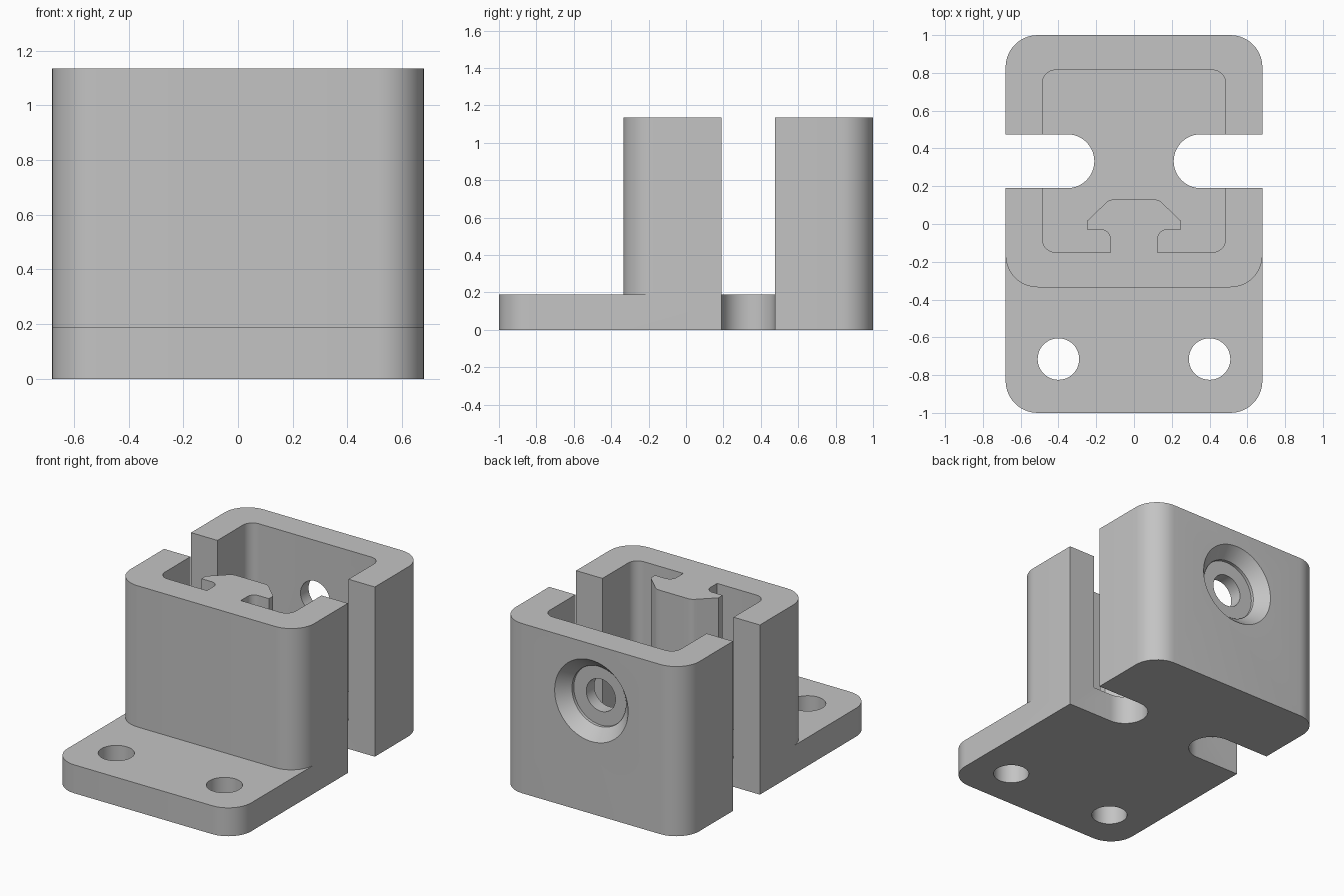
import bpy, bmesh
from math import sin, cos, pi, radians
from mathutils import Matrix, Vector

cube = bpy.data.objects.get("Cube")
if cube:
    bpy.data.objects.remove(cube, do_unlink=True)

HEIGHT, FLOOR = 1.135, 0.19
HALF_W, HALF_D, CORNER = 0.68, 1.0, 0.17
TOWER_FRONT = -0.335

gray = bpy.data.materials.new("plain gray")
gray.use_nodes = True
gray.diffuse_color = (0.55, 0.55, 0.55, 1)
gray.node_tree.nodes["Principled BSDF"].inputs["Base Color"].default_value = gray.diffuse_color


def rounded(corners, steps=10):
    """Outline through (x, y, fillet radius) corners."""
    pts = []
    for i, (x, y, r) in enumerate(corners):
        p = Vector((x, y))
        if r == 0:
            pts.append(p)
            continue
        a = (Vector(corners[i - 1][:2]) - p).normalized()
        b = (Vector(corners[(i + 1) % len(corners)][:2]) - p).normalized()
        half = a.angle(b) / 2
        centre = p + (a + b).normalized() * (r / sin(half))
        start = p + a * (r / cos(half) * cos(half) ** 2 / sin(half)) - centre
        end = p + b * (r * cos(half) / sin(half)) - centre
        turn = start.angle_signed(end)
        pts += [centre + Matrix.Rotation(-turn * k / steps, 2) @ start
                for k in range(steps + 1)]
    return pts


def mirrored(half):
    """Close a right-hand half outline with its mirror image."""
    return half + [(-x, y, r) for x, y, r in reversed(half)]


def add_object(name, bm):
    bmesh.ops.recalc_face_normals(bm, faces=bm.faces)
    mesh = bpy.data.meshes.new(name)
    bm.to_mesh(mesh)
    bm.free()
    obj = bpy.data.objects.new(name, mesh)
    bpy.context.collection.objects.link(obj)
    mesh.materials.append(gray)
    return obj


def prism(name, outline, z0, z1):
    bm = bmesh.new()
    face = bm.faces.new([bm.verts.new((p[0], p[1], z0)) for p in outline])
    top = bmesh.ops.extrude_face_region(bm, geom=[face])
    verts = [v for v in top["geom"] if isinstance(v, bmesh.types.BMVert)]
    bmesh.ops.translate(bm, verts=verts, vec=(0, 0, z1 - z0))
    return add_object(name, bm)


def circle(cx, cy, r, n=48):
    return [(cx + r * cos(2 * pi * k / n), cy + r * sin(2 * pi * k / n)) for k in range(n)]


def turned(name, profile, z, n=64):
    """Solid turned about the y direction from (radius, y) stations."""
    bm = bmesh.new()
    rings = [[bm.verts.new((x, y, h)) for x, h in circle(0, z, r, n)] for r, y in profile]
    for a, b in zip(rings, rings[1:]):
        for k in range(n):
            bm.faces.new((a[k], a[(k + 1) % n], b[(k + 1) % n], b[k]))
    bm.faces.new(rings[0])
    bm.faces.new(rings[-1])
    return add_object(name, bm)


# Full block with rounded upright corners
body = prism("bracket_body", rounded(mirrored([(HALF_W, -HALF_D, CORNER), (HALF_W, HALF_D, CORNER)])),
             0, HEIGHT)
cutters = []

# Space in front of the tower, leaving the mounting flange
w = HALF_W
front = rounded([(w, -0.1, 0), (w, TOWER_FRONT, CORNER), (-w, TOWER_FRONT, CORNER), (-w, -0.1, 0)])[1:-1]
side = TOWER_FRONT + CORNER
cutters.append(prism("flange_clearance",
                     [(2, -2), (2, side)] + front + [(-2, side), (-2, -2)], FLOOR, 2))

# Pocket wrapped around the T-shaped inner rail
pocket = mirrored([
    (0, 0.815, 0), (0.485, 0.815, 0.07), (0.485, -0.15, 0.07), (0.125, -0.15, 0),
    (0.125, -0.03, 0.05), (0.25, -0.03, 0), (0.25, 0.015, 0), (0.13, 0.13, 0.06), (0, 0.13, 0)])
# The two halves are cut separately so each outline stays simple
right = rounded(pocket[:9])
cutters.append(prism("pocket_right", right, FLOOR, 2))
cutters.append(prism("pocket_left", [(-x, y) for x, y in right], FLOOR, 2))

# Side slots and flange screw holes
for s, label in ((1, "left"), (-1, "right")):
    slot = rounded([(2, 0.19, 0), (0.21, 0.19, 0.1424), (0.21, 0.475, 0.1424), (2, 0.475, 0)])
    cutters.append(prism("slot_" + label, [(s * x, y) for x, y in slot], -1, 2))
    cutters.append(prism("screw_hole_" + label, circle(s * 0.4, -0.715, 0.11), -1, 1))

# Countersunk hole through the back wall
cutters.append(turned("back_hole", [(0.108, 0.6), (0.108, 0.9), (0.2, 0.9), (0.2, 0.92),
                                    (0.272, 1.0), (0.272, 1.1)], 0.755))

# Cut the body, then discard the cutters
bpy.context.view_layer.objects.active = body
body.select_set(True)
for cutter in cutters:
    cutter.hide_render = True
    mod = body.modifiers.new(cutter.name, "BOOLEAN")
    mod.operation, mod.solver, mod.object = "DIFFERENCE", "EXACT", cutter
    bpy.ops.object.modifier_apply(modifier=mod.name)
    bpy.data.objects.remove(cutter, do_unlink=True)

bpy.ops.object.select_all(action="DESELECT")
body.select_set(True)
bpy.ops.object.shade_smooth_by_angle(angle=radians(30))
